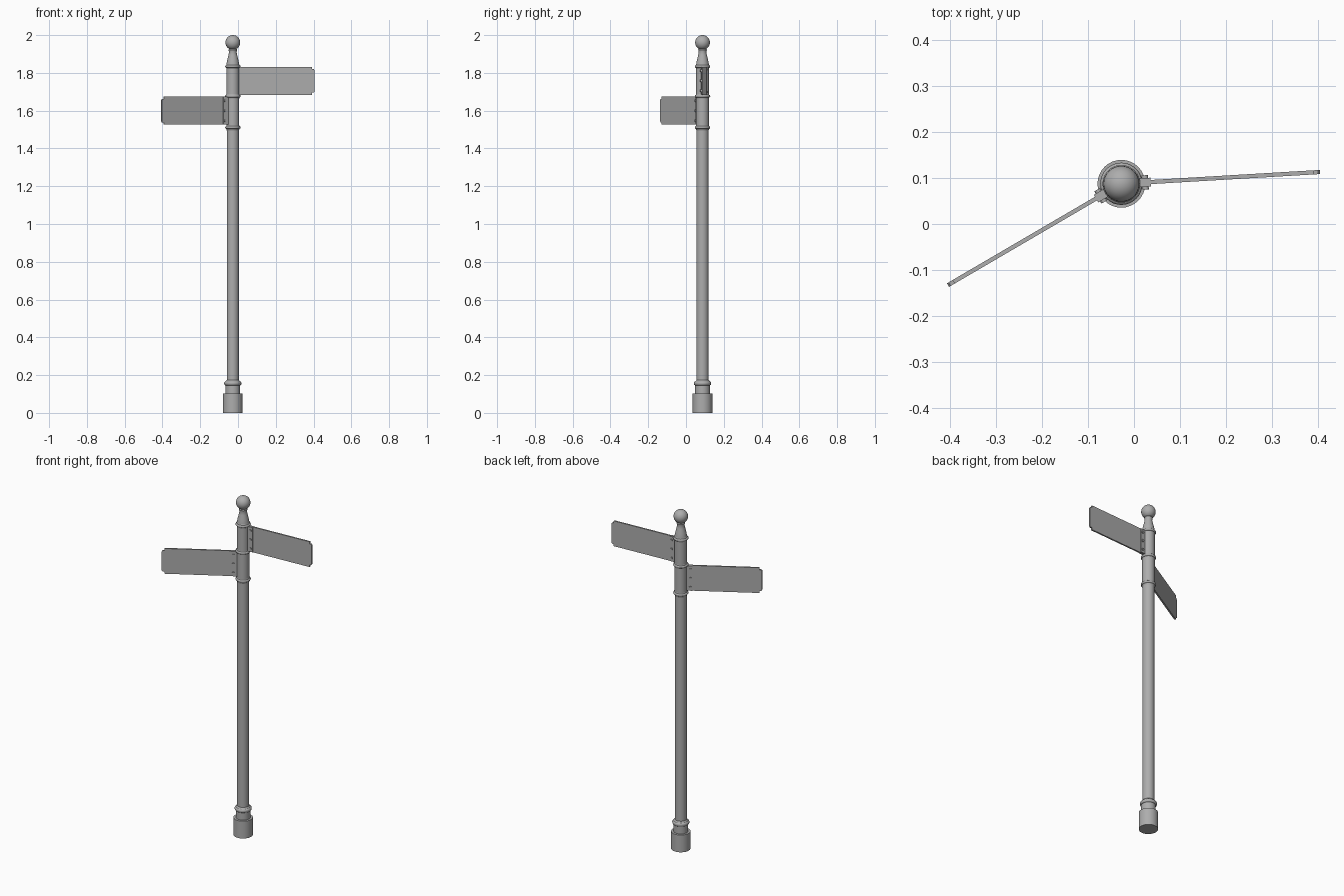
import bpy, bmesh, math
from mathutils import Matrix

if "Cube" in bpy.data.objects:
    bpy.data.objects.remove(bpy.data.objects["Cube"])

CX, CY = -0.0275, 0.0875   # post axis

iron = bpy.data.materials.new("dark_grey")
iron.diffuse_color = (0.42, 0.42, 0.42, 1)
iron.use_nodes = True
iron.node_tree.nodes["Principled BSDF"].inputs["Base Color"].default_value = iron.diffuse_color


def finish(name, bm, mat=None, smooth=True):
    bmesh.ops.recalc_face_normals(bm, faces=bm.faces)
    me = bpy.data.meshes.new(name)
    bm.to_mesh(me)
    bm.free()
    me.materials.append(iron)
    ob = bpy.data.objects.new(name, me)
    bpy.context.collection.objects.link(ob)
    ob.matrix_world = mat or Matrix.Translation((CX, CY, 0))
    if smooth:
        bpy.ops.object.select_all(action='DESELECT')
        ob.select_set(True)
        bpy.context.view_layer.objects.active = ob
        bpy.ops.object.shade_smooth_by_angle(angle=math.radians(35))
    return ob


def lathe(name, profile, n=32):
    bm = bmesh.new()
    rings = [[bm.verts.new((r * math.cos(2 * math.pi * i / n), r * math.sin(2 * math.pi * i / n), z))
              for i in range(n)] for r, z in profile]
    for a, b in zip(rings, rings[1:]):
        for i in range(n):
            j = (i + 1) % n
            bm.faces.new((a[i], a[j], b[j], b[i]))
    bm.faces.new(rings[0][::-1])
    bm.faces.new(rings[-1])
    return finish(name, bm)


def bead(r, z, bulge, h):
    # half-round moulding on a cylinder of radius r
    return [(r + bulge * math.sin(math.pi * k / 8), z - h / 2 * math.cos(math.pi * k / 8)) for k in range(9)]


# base and post
lathe("base", [(0.052, 0), (0.052, 0.102), (0.039, 0.102), (0.039, 0.146)]
      + bead(0.039, 0.156, 0.007, 0.02) + [(0.038, 0.168), (0.032, 0.174)])
lathe("post", [(0.032, 0.15), (0.032, 1.84)])

# sign sleeves and dividing rings
for i, z in enumerate((1.52, 1.681)):
    lathe(f"sleeve_{i}", [(0.034, z), (0.034, z + 0.15)])
for i, z in enumerate((1.511, 1.677, 1.834)):
    lathe(f"ring_{i}", [(0.031, z - 0.018), (0.034, z - 0.012)] + bead(0.035, z, 0.006, 0.014)
          + [(0.034, z + 0.012), (0.031, z + 0.018)])

# finial: flared neck and ball
neck = [(0.034, 1.838), (0.033, 1.85), (0.029, 1.87), (0.023, 1.895), (0.02, 1.91), (0.023, 1.922), (0.02, 1.928)]
lathe("finial_neck", neck)
bm = bmesh.new()
bmesh.ops.create_uvsphere(bm, u_segments=32, v_segments=16, radius=0.039)
bmesh.ops.translate(bm, verts=bm.verts, vec=(0, 0, 1.961))
finish("finial_ball", bm)


def add_box(bm, x0, x1, y0, y1, z0, z1):
    m = Matrix.Translation(((x0 + x1) / 2, (y0 + y1) / 2, (z0 + z1) / 2)) @ \
        Matrix.Diagonal((x1 - x0, y1 - y0, z1 - z0, 1))
    bmesh.ops.create_cube(bm, size=1, matrix=m)


def sign(name, angle, z, length):
    mat = Matrix.Translation((CX, CY, z)) @ Matrix.Rotation(math.radians(angle), 4, 'Z')
    h, t, b = 0.0745, 0.0045, length - 0.014
    # blade with notched outer corners
    half = [(b, h), (b, h - 0.012), (length - 0.004, h - 0.013), (length, h - 0.018)]
    outline = [(0.03, h)] + half + [(x, -y) for x, y in reversed(half)] + [(0.03, -h)]
    bm = bmesh.new()
    f = bm.faces.new([bm.verts.new((x, -t, y)) for x, y in outline])
    ext = bmesh.ops.extrude_face_region(bm, geom=[f])
    bmesh.ops.translate(bm, verts=[v for v in ext['geom'] if isinstance(v, bmesh.types.BMVert)],
                        vec=(0, 2 * t, 0))
    bm.faces.new(f.verts) if not f.is_valid else None
    finish(name + "_blade", bm, mat, False)
    # clamp plates on both faces
    bm = bmesh.new()
    for s in (-1, 1):
        add_box(bm, 0.03, 0.064, *sorted((s * t, s * 0.0095)), -0.073, 0.073)
    finish(name + "_bracket", bm, mat, False)
    # bolts through the plates
    bm = bmesh.new()
    for k in (-0.053, 0, 0.053):
        m = Matrix.Translation((0.052, 0, k)) @ Matrix.Rotation(math.pi / 2, 4, 'X')
        bmesh.ops.create_cone(bm, cap_ends=True, segments=12, radius1=0.007, radius2=0.007, depth=0.031, matrix=m)
    finish(name + "_bolts", bm, mat)


sign("upper_sign", 3.4, 1.758, 0.433)
sign("lower_sign", 210.3, 1.600, 0.437)
